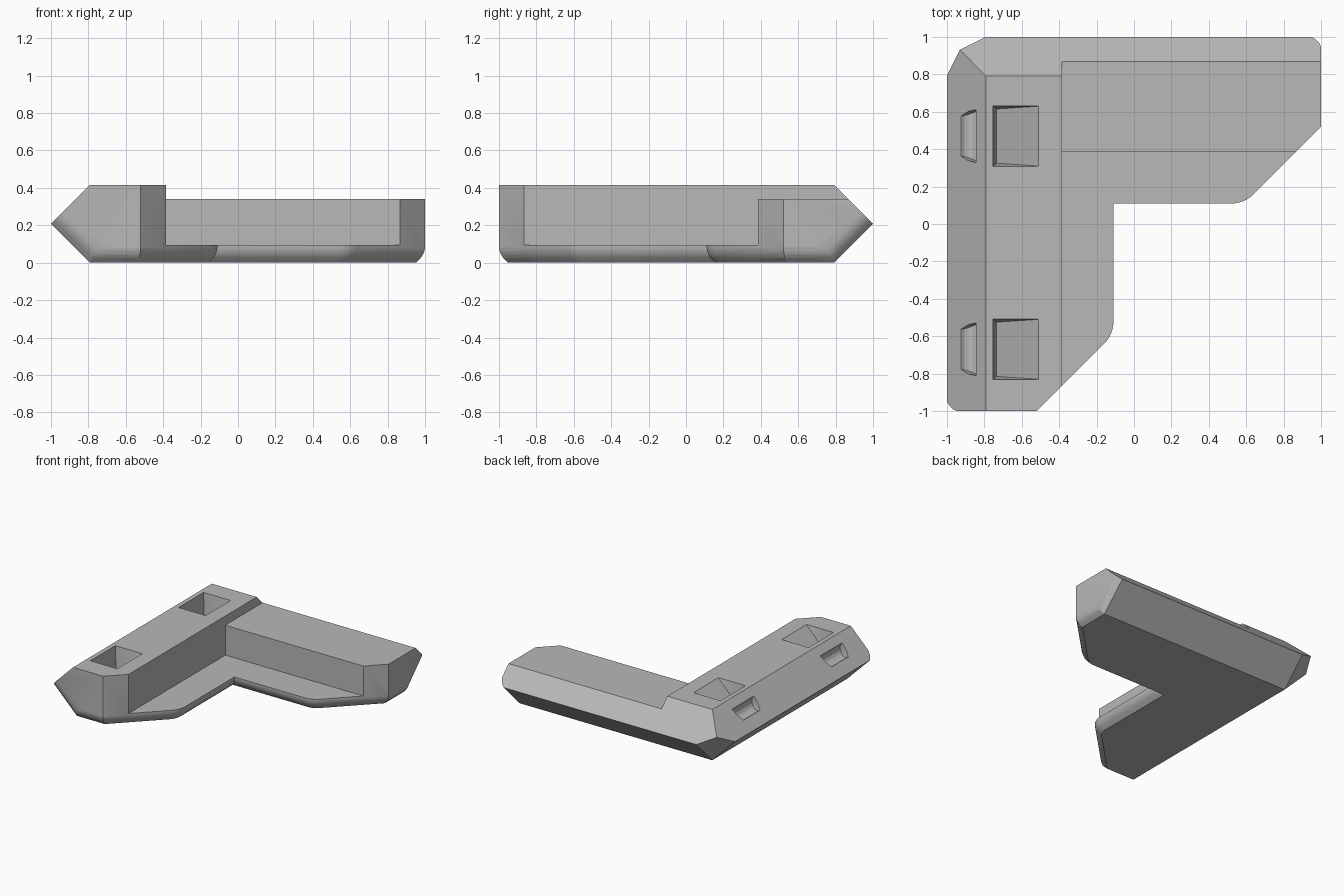
import bpy, bmesh, math
from mathutils import Vector

if "Cube" in bpy.data.objects:
    bpy.data.objects.remove(bpy.data.objects["Cube"], do_unlink=True)

grey = bpy.data.materials.new("plain grey")
grey.use_nodes = True
colour = (0.48, 0.48, 0.48, 1)
grey.diffuse_color = colour
grey.node_tree.nodes["Principled BSDF"].inputs["Base Color"].default_value = colour

HEIGHT, EDGE = 0.415, 0.7925     # rail height and where its sloped sides begin
LOW = 0.34                       # height of the lower rail
LEDGE = 0.095                    # thickness of the inner ledge
RAIL_X, LEDGE_X = -0.385, -0.11  # inner faces of rail and ledge
DOWN = Vector((0, 0, -1))
FRONT = Vector((0, -1, 0))
DIAGONAL = Vector((1, -1, 0)).normalized()
CUT = 0.48 / math.sqrt(2)        # distance of the diagonal end cut


def clip(bm, normal, distance):
    """Keep the part of a convex solid behind a plane and cap it."""
    geom = bm.verts[:] + bm.edges[:] + bm.faces[:]
    bmesh.ops.bisect_plane(bm, geom=geom, dist=1e-5, plane_co=normal * distance,
                           plane_no=normal, clear_outer=True)
    rim = [e for e in bm.edges if e.is_boundary]
    if rim:
        bmesh.ops.holes_fill(bm, edges=rim, sides=0)


def round_edge(bm, cap, a, low, b, r=0.1, rise=0.09, steps=4):
    """Round a lower edge by an arc that stops at 45 degrees."""
    for i in range(steps + 1):
        t = math.radians(45) * i / steps
        c, s = math.cos(t), math.sin(t)
        clip(bm, cap * c + low * s, c * (a - r) + s * (b - rise) + r)


def box(x0, x1, y0, y1, z1):
    bm = bmesh.new()
    bmesh.ops.create_cube(bm, size=1)
    for v in bm.verts:
        v.co = (x1 if v.co.x > 0 else x0, y1 if v.co.y > 0 else y0,
                z1 if v.co.z > 0 else 0)
    return bm


def finish(bm, name, swap=False):
    if swap:  # reflect onto the other arm of the corner
        for v in bm.verts:
            v.co.x, v.co.y = -v.co.y, -v.co.x
    bmesh.ops.remove_doubles(bm, verts=bm.verts[:], dist=1e-5)
    bmesh.ops.recalc_face_normals(bm, faces=bm.faces[:])
    mesh = bpy.data.meshes.new(name)
    bm.to_mesh(mesh)
    bm.free()
    mesh.materials.append(grey)
    obj = bpy.data.objects.new(name, mesh)
    bpy.context.collection.objects.link(obj)
    return obj


def rail(name, top, swap):
    bm = box(-1, RAIL_X, -1, 1, top)
    root = math.sqrt(2)
    for side in (Vector((-1, 0, 0)), Vector((0, 1, 0))):
        clip(bm, (side - DOWN).normalized(), (EDGE + HEIGHT) / root)
        clip(bm, (side + DOWN).normalized(), EDGE / root)
    # undercut outer corner
    clip(bm, Vector((-1, 1, -1)).normalized(), 2 * EDGE / math.sqrt(3))
    clip(bm, DIAGONAL, CUT)
    under_slope = Vector((-1, 0, -1)).normalized()
    round_edge(bm, FRONT, 1, DOWN, 0)
    round_edge(bm, FRONT, 1, under_slope, EDGE / root)
    round_edge(bm, DIAGONAL, CUT, DOWN, 0)
    return finish(bm, name, swap)


def ledge(name, swap):
    bm = box(-0.7, LEDGE_X, -1, 0.7, LEDGE)
    clip(bm, DIAGONAL, CUT)
    round_edge(bm, FRONT, 1, DOWN, 0)
    # rounded corner between the diagonal cut and the inner side
    radius, steps = 0.17, 4
    cx = LEDGE_X - radius
    centre = Vector((cx, cx - (CUT - radius) * math.sqrt(2), 0))
    for i in range(steps + 1):
        t = math.radians(-45) * i / steps
        n = Vector((math.cos(t), math.sin(t), 0))
        round_edge(bm, n, n.dot(centre) + radius, DOWN, 0)
    return finish(bm, name, swap)


def hull(name, points):
    bm = bmesh.new()
    for p in points:
        bm.verts.new(p)
    res = bmesh.ops.convex_hull(bm, input=bm.verts[:])
    loose = [v for v in bm.verts if not v.link_faces]
    bmesh.ops.delete(bm, geom=loose, context="VERTS")
    bmesh.ops.dissolve_limit(bm, angle_limit=0.01, verts=bm.verts[:], edges=bm.edges[:])
    return finish(bm, name)


def combine(target, tool, operation):
    mod = target.modifiers.new(operation.lower(), "BOOLEAN")
    mod.operation, mod.object, mod.solver = operation, tool, "EXACT"
    tool.hide_render = True
    bpy.context.view_layer.objects.active = target
    bpy.ops.object.modifier_apply(modifier=mod.name)
    bpy.data.objects.remove(tool, do_unlink=True)


# L-shaped body: tall rail, low rail and the inner ledges
body = rail("corner_bracket", HEIGHT, False)
combine(body, rail("low_rail", LOW, True), "UNION")
combine(body, ledge("tall_side_ledge", False), "UNION")
combine(body, ledge("low_side_ledge", True), "UNION")

for y in (0.47, -0.67):
    # ramped pocket in the top of the tall rail
    points = []
    for s in (-1, 1):
        points += [(-0.755, y + s * 0.162, HEIGHT + 0.01), (-0.505, y + s * 0.162, HEIGHT + 0.01),
                   (-0.51, y + s * 0.16, HEIGHT), (-0.735, y + s * 0.145, 0.2)]
    combine(body, hull("top_pocket", points), "DIFFERENCE")
    # scooped slot in the sloped outer side
    points = []
    along, inward = Vector((1, 0, 1)).normalized(), Vector((1, 0, -1)).normalized()
    middle = Vector((-0.885, y, EDGE + HEIGHT - 0.885))
    for i in range(9):
        a = math.pi * i / 8
        width = 0.14 - 0.033 * ((1 - math.cos(a)) / 2) ** 2
        p = middle + along * math.cos(a) * 0.057 + inward * math.sin(a) * 0.057
        for s in (-1, 1):
            points.append(p + Vector((0, s * width, 0)))
            if i in (0, 4, 8):
                q = middle + along * math.cos(a) * 0.057 - inward * 0.02
                points.append(q + Vector((0, s * width, 0)))
    combine(body, hull("side_slot", points), "DIFFERENCE")

# smooth only the rounded edges
bpy.ops.object.select_all(action="DESELECT")
body.select_set(True)
bpy.context.view_layer.objects.active = body
bpy.ops.object.shade_smooth_by_angle(angle=math.radians(20))
